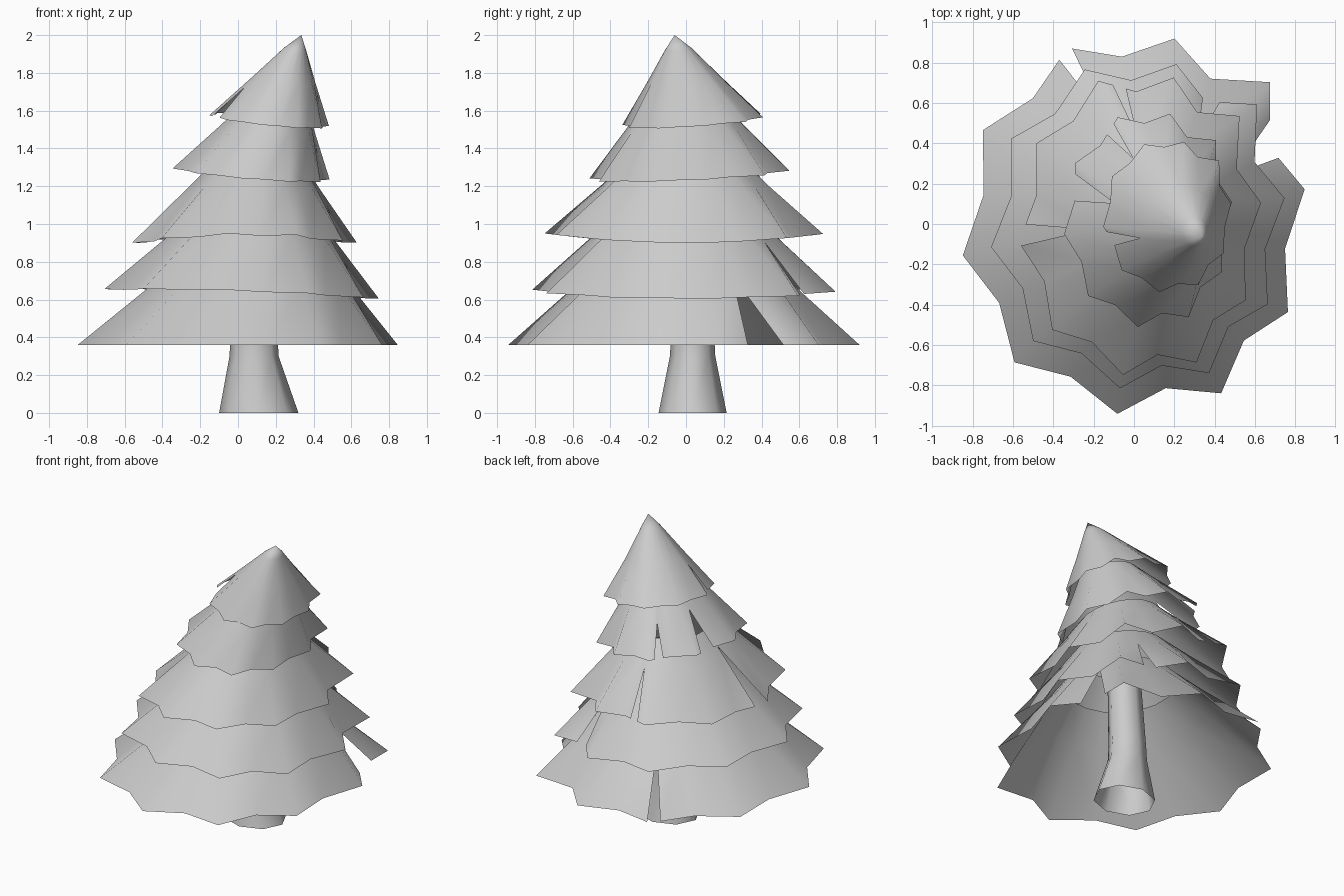
import bpy, bmesh
from math import sin, cos, radians

if "Cube" in bpy.data.objects:
    bpy.data.objects.remove(bpy.data.objects["Cube"])

# ten unevenly spaced branch tips, with a valley between each pair
TIPS = [9, 42, 75, 111, 149, 188, 225, 263, 298, 331]
LONG = {42: 1.08, 298: 1.02}         # tips that reach a little further
ROUND = 0.95                         # radius the outline fades to higher up


def finish(bm, name, angle):
    bmesh.ops.remove_doubles(bm, verts=bm.verts, dist=0.0005)
    bmesh.ops.recalc_face_normals(bm, faces=bm.faces)
    me = bpy.data.meshes.new(name)
    bm.to_mesh(me)
    bm.free()
    ob = bpy.data.objects.new(name, me)
    bpy.context.collection.objects.link(ob)
    bpy.ops.object.select_all(action='DESELECT')
    ob.select_set(True)
    bpy.context.view_layer.objects.active = ob
    bpy.ops.object.shade_smooth_by_angle(angle=radians(angle))
    return ob


def corners(valley, twist):
    """Angle and radius of the twenty outline corners, tips and valleys."""
    out = []
    for i, a in enumerate(TIPS):
        b = TIPS[(i + 1) % 10] + (360 if i == 9 else 0)
        out += [(a + twist, LONG.get(a, 1.0)), ((a + b) / 2 + twist, valley)]
    return out


def outline(deg, cs, fade):
    """Point on the unit outline at an angle, fading to a circle."""
    ring = [(cs[-1][0] - 360, cs[-1][1])] + cs + [(cs[0][0] + 360, cs[0][1])]
    for (a, r), (b, s) in zip(ring, ring[1:]):
        if a - 1e-6 <= deg <= b + 1e-6:
            t = (deg - a) / (b - a)
            r, s = r + (ROUND - r) * fade, s + (ROUND - s) * fade
            a, b = radians(a), radians(b)
            return (r * cos(a) * (1 - t) + s * cos(b) * t,
                    r * sin(a) * (1 - t) + s * sin(b) * t)


def tier(name, centre, size, apex, hem, valley, twist, slits, rings):
    cs = corners(valley, twist)
    # columns: (hem angle, upper angle, slit depth, gap follows)
    cols = [(a, a, None, False) for a, r in cs
            if not any(abs(a - s) <= w / 2 + 2 for s, w, d in slits)]
    for s, w, d in slits:
        cols += [(s - w / 2, s, d, True), (s + w / 2, s, d, False)]
    cols.sort(key=lambda c: c[0])
    bm = bmesh.new()

    def point(deg, f, fade, bulge):
        u, v = outline(deg, cs, fade)
        x, y = centre[0] + size[0] * u, centre[1] + size[1] * v
        z = hem(x, y)
        return bm.verts.new((x + (apex[0] - x) * f, y + (apex[1] - y) * f,
                             z + (apex[2] - z) * f + bulge))
    grid = [[point(c[1] if j else c[0], c[2] if j == 1 and c[2] else f, fade, b)
             for j, (f, fade, b) in enumerate(rings)] for c in cols]
    for i, c in enumerate(cols):
        p, q = grid[i], grid[(i + 1) % len(cols)]
        for j in range(len(rings) - 1):
            if not c[3]:
                bm.faces.new((p[j], q[j], q[j + 1], p[j + 1]))
    bmesh.ops.dissolve_degenerate(bm, dist=0.0005, edges=bm.edges)
    finish(bm, name, 80)


SKIRT = [(0, 0, 0), (0.38, 0.7, 0), (0.58, 1, 0)]

# Branch tiers, bottom to top
tier("branches_1", (0, 0), (0.86, 0.945), (0.19, 0, 1.24),
     lambda x, y: 0.36, 0.88, 1.5, [(28.5, 11, 0.42), (114, 6, 0.38)], SKIRT)
tier("branches_2", (0.02, 0), (0.735, 0.82), (0.17, 0, 1.42),
     lambda x, y: 0.63 - 0.035 * x + 0.03 * y * y, 0.87, 0,
     [(57, 6, 0.35)], SKIRT)
tier("branches_3", (0.03, 0), (0.605, 0.755), (0.16, 0, 1.63),
     lambda x, y: 0.9 + 0.09 * y * y, 0.87, -1,
     [(100, 6, 0.36), (184, 9, 0.46)], SKIRT)
tier("branches_4", (0.07, 0.025), (0.42, 0.54), (0.3, -0.05, 1.9),
     lambda x, y: 1.265 - 0.08 * (x - 0.05) + 0.05 * y, 0.88, 0,
     [(119, 7, 0.27), (162, 14, 0.34)], SKIRT)
tier("branches_top", (0.165, 0.04), (0.32, 0.38), (0.335, -0.06, 2.0),
     lambda x, y: 1.545 - 0.1 * (x - 0.16) + 0.07 * y, 0.9, 0,
     [(199, 12, 0.33)],
     [(0, 0, 0), (0.45, 0.6, 0.01), (0.8, 1, 0.015), (1, 1, 0)])

# Flared trunk, open at both ends
bm = bmesh.new()
loops = []
for cx, cy, rx, ry, z in [(0.11, 0.035, 0.21, 0.18, 0), (0.085, 0.035, 0.13, 0.12, 0.3),
                          (0.085, 0.035, 0.125, 0.115, 0.4), (0.11, 0.02, 0.1, 0.1, 1.1)]:
    loops.append([bm.verts.new((cx + rx * cos(radians(45 * i)),
                                cy + ry * sin(radians(45 * i)), z)) for i in range(8)])
for a, b in zip(loops, loops[1:]):
    for i in range(8):
        k = (i + 1) % 8
        bm.faces.new((a[i], a[k], b[k], b[i]))
finish(bm, "trunk", 60)
